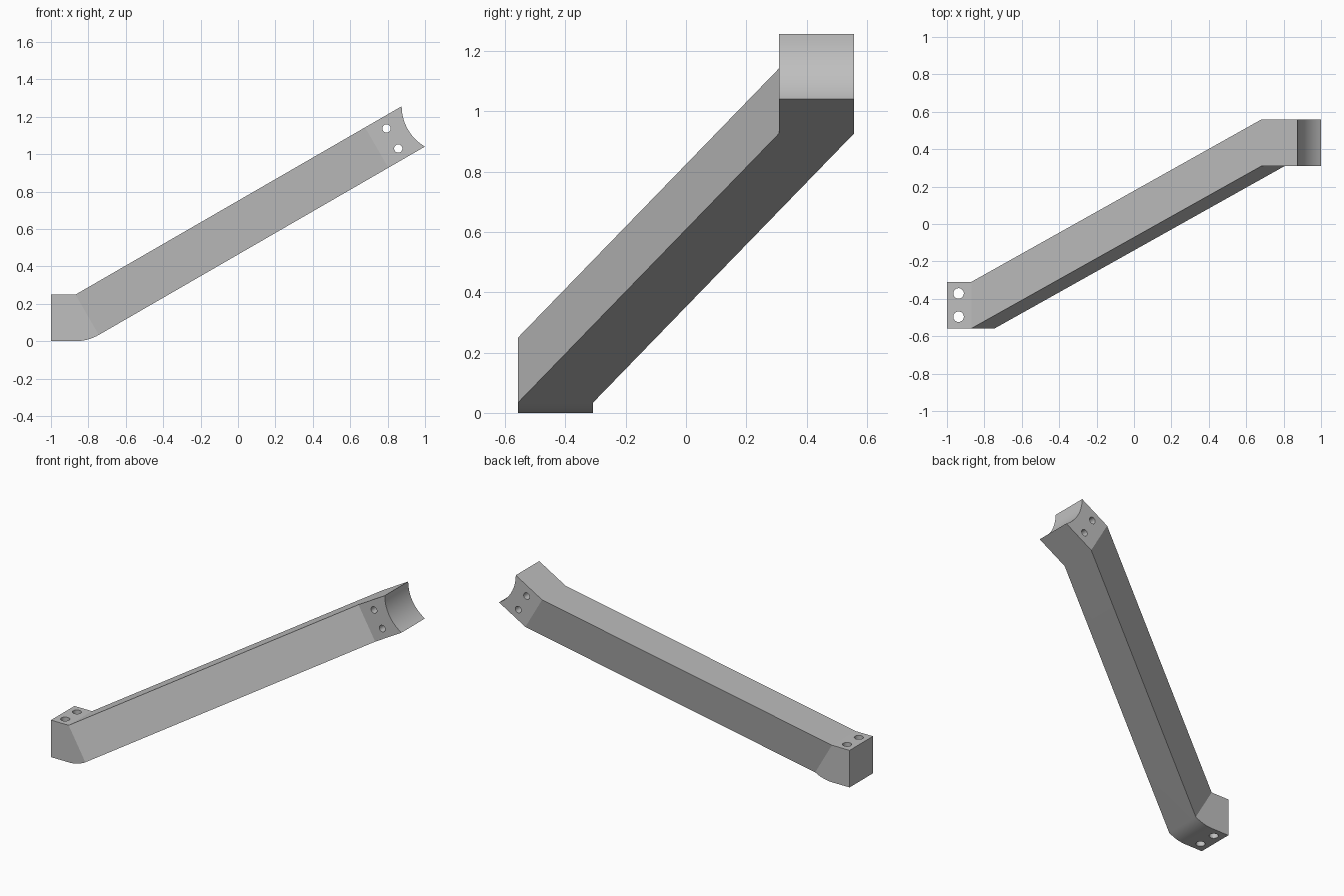
import bpy
import bmesh
from math import cos, sin, radians, pi
from mathutils import Vector, Matrix

if "Cube" in bpy.data.objects:
    bpy.data.objects.remove(bpy.data.objects["Cube"], do_unlink=True)

T = 0.249                      # square section of the bar
LENGTH, BEND = 2.014, 1.788    # top edge length, distance to the upper bend
Y_LOW, SHIFT = -0.558, 0.867   # near side of the foot, sideways offset
UP = Vector((cos(pi / 6), 0.5))
DOWN = Vector((0.5, -cos(pi / 6)))
ELBOW = Vector((-0.869, T))

grey = bpy.data.materials.new("plain grey")
grey.use_nodes = True
colour = (0.52, 0.52, 0.52, 1)
grey.diffuse_color = colour
grey.node_tree.nodes["Principled BSDF"].inputs["Base Color"].default_value = colour


def arc(centre, start, end, steps):
    angles = [radians(start + (end - start) * i / steps) for i in range(steps + 1)]
    return [centre + T * Vector((cos(a), sin(a))) for a in angles]


def make_object(name, bm):
    bmesh.ops.recalc_face_normals(bm, faces=bm.faces)
    mesh = bpy.data.meshes.new(name)
    bm.to_mesh(mesh)
    bm.free()
    mesh.materials.append(grey)
    obj = bpy.data.objects.new(name, mesh)
    bpy.context.collection.objects.link(obj)
    return obj


# Outline pieces: foot with rounded heel, sloping bar, scooped upper end
foot = arc(ELBOW, -60, -90, 8) + [Vector((-1, 0)), Vector((-1, T)), ELBOW]
upper_bend = [ELBOW + UP * BEND, ELBOW + UP * BEND + DOWN * T]
tip = ELBOW + UP * LENGTH
scoop = arc(tip + Vector((T, 0)), 180, 240, 16)
sections = [foot, [ELBOW] + upper_bend + [foot[0]],
            [upper_bend[0]] + scoop + [upper_bend[1]]]
outline = foot + [upper_bend[0]] + scoop + [upper_bend[1]]


def side_offset(p):
    along = (p - ELBOW).dot(UP)
    return Y_LOW + SHIFT * min(max(along / BEND, 0), 1)


# Bar body, offset sideways between its two bends
bm = bmesh.new()
sides = []
for depth in (0, T):
    verts = {tuple(p): bm.verts.new((p.x, side_offset(p) + depth, p.y)) for p in outline}
    for section in sections:
        bm.faces.new([verts[tuple(p)] for p in section])
    sides.append([verts[tuple(p)] for p in outline])
near, far = sides
for i in range(len(outline)):
    bm.faces.new((near[i - 1], near[i], far[i], far[i - 1]))
bar = make_object("angled_strut", bm)


def drill(name, location, radius, axis_tilt):
    bm = bmesh.new()
    bmesh.ops.create_cone(bm, cap_ends=True, segments=48, radius1=radius, radius2=radius,
                          depth=0.6, matrix=Matrix.Translation(location) @ Matrix.Rotation(axis_tilt, 4, 'X'))
    cutter = make_object(name, bm)
    cutter.hide_render = True
    cut = bar.modifiers.new(name, 'BOOLEAN')
    cut.operation = 'DIFFERENCE'
    cut.solver = 'EXACT'
    cut.object = cutter
    bpy.ops.object.modifier_apply(modifier=cut.name)
    bpy.data.objects.remove(cutter, do_unlink=True)


# Bolt holes: upright through the foot, crosswise through the upper end
bpy.context.view_layer.objects.active = bar
bar.select_set(True)
for k in (0.25, 0.75):
    drill("foot_hole", Vector((-0.938, Y_LOW + T * k, T / 2)), 0.028, 0)
    p = tip - UP * 0.129 + DOWN * T * k
    drill("upper_hole", Vector((p.x, Y_LOW + SHIFT + T / 2, p.y)), 0.022, pi / 2)

bpy.ops.object.shade_smooth_by_angle(angle=radians(15))
